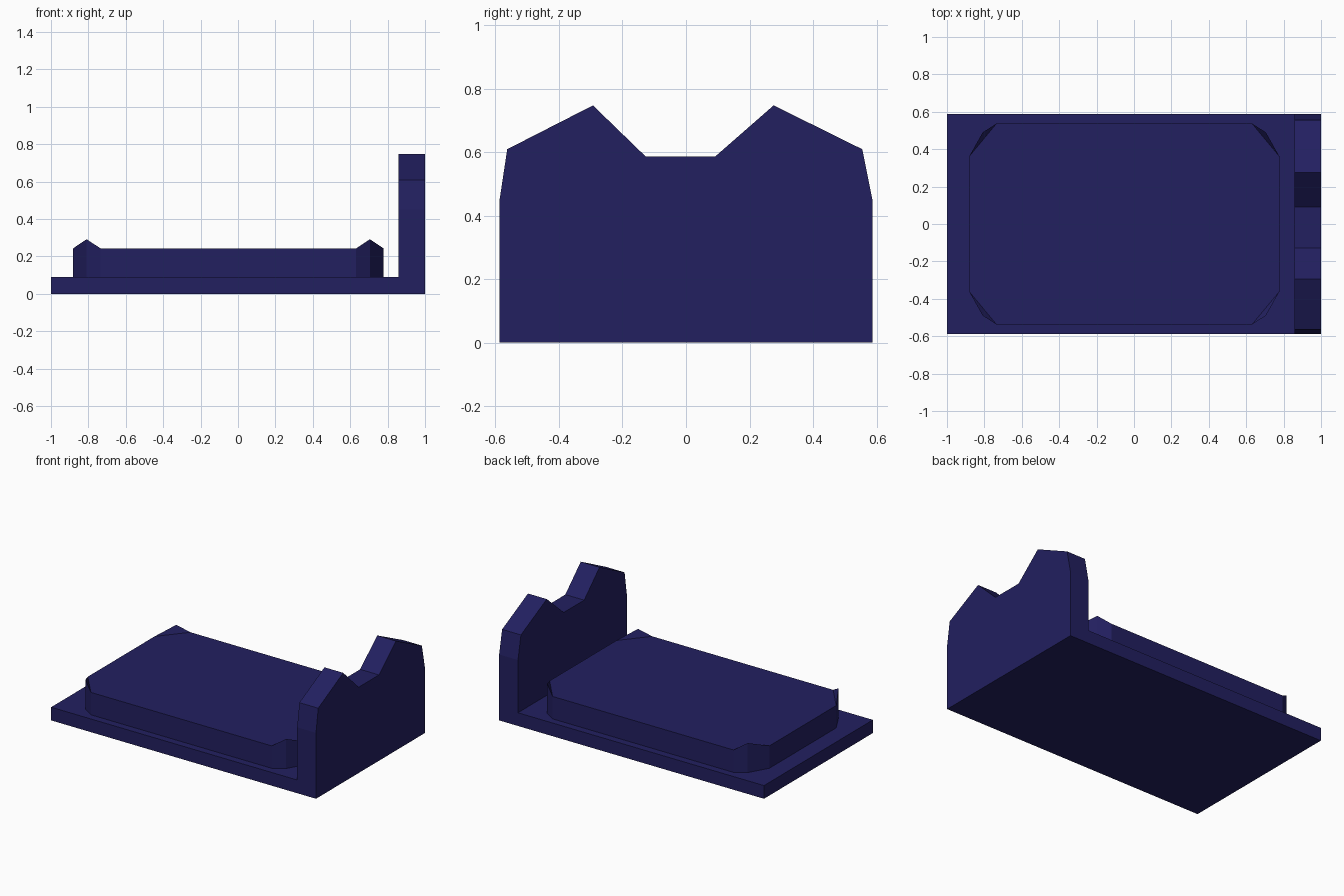
import bpy, bmesh
from mathutils import Vector

if "Cube" in bpy.data.objects:
    bpy.data.objects.remove(bpy.data.objects["Cube"])

navy = bpy.data.materials.new("navy")
navy.diffuse_color = (0.016, 0.014, 0.117, 1)
navy.use_nodes = True
navy.node_tree.nodes["Principled BSDF"].inputs["Base Color"].default_value = navy.diffuse_color


def finish(name, bm):
    bmesh.ops.recalc_face_normals(bm, faces=bm.faces)
    mesh = bpy.data.meshes.new(name)
    bm.to_mesh(mesh)
    bm.free()
    mesh.materials.append(navy)
    obj = bpy.data.objects.new(name, mesh)
    bpy.context.collection.objects.link(obj)
    return obj


def prism(name, outline, offset):
    """Extrude a closed outline of 3D points along an offset."""
    bm = bmesh.new()
    face = bm.faces.new([bm.verts.new(p) for p in outline])
    out = bmesh.ops.extrude_face_region(bm, geom=[face], use_keep_orig=True)
    verts = [v for v in out["geom"] if isinstance(v, bmesh.types.BMVert)]
    bmesh.ops.translate(bm, verts=verts, vec=Vector(offset))
    return finish(name, bm)


W, BASE_H, HEAD_X = 0.587, 0.09, 0.858

# Flat bed base, running up to the headboard
prism("bed_base", [(-1, -W, 0), (HEAD_X, -W, 0), (HEAD_X, W, 0), (-1, W, 0)],
      (0, 0, BASE_H))

# Headboard with two peaks and a central notch
profile = [(-W, 0), (-W, 0.45), (-0.563, 0.609), (-0.293, 0.747), (-0.127, 0.586),
           (0.092, 0.586), (0.276, 0.747), (0.555, 0.609), (W, 0.45), (W, 0)]
prism("headboard", [(HEAD_X, y, z) for y, z in profile], (1 - HEAD_X, 0, 0))

# Mattress with clipped corners, the middle point of each corner raised
corner = [(0.83, 0.36, 0.243), (0.757, 0.49, 0.292), (0.683, 0.537, 0.243)]
bm = bmesh.new()
top = []
for sx, sy in ((1, 1), (-1, 1), (-1, -1), (1, -1)):
    pts = corner if sx * sy > 0 else corner[::-1]
    top += [bm.verts.new((sx * x - 0.052, sy * y, z)) for x, y, z in pts]
bottom = [bm.verts.new((v.co.x, v.co.y, BASE_H)) for v in top]
bm.faces.new([v for i, v in enumerate(top) if i % 3 != 1])
for c in range(4):
    bm.faces.new(top[3 * c:3 * c + 3])
for i in range(12):
    j = (i + 1) % 12
    bm.faces.new((bottom[i], bottom[j], top[j], top[i]))
bm.faces.new(bottom[::-1])
finish("mattress", bm)
